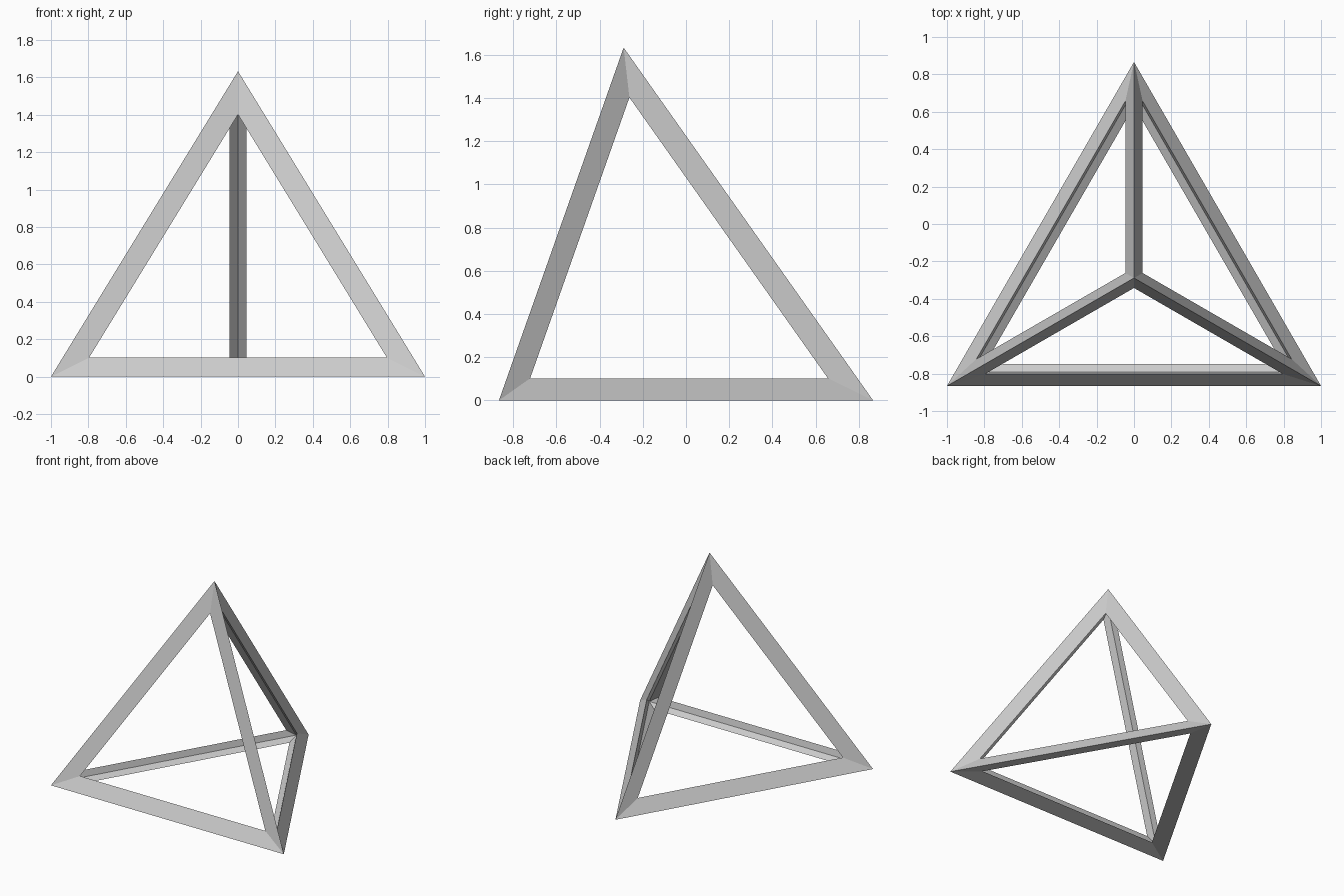
import bpy, bmesh
from math import sqrt
from mathutils import Vector

if "Cube" in bpy.data.objects:
    bpy.data.objects.remove(bpy.data.objects["Cube"])

EDGE = 2.0
DEPTH = 0.16      # corner-to-inner-corner distance, toward the centre
INSET = 0.16      # inset of each face opening, measured along the corner bisector

# Regular tetrahedron corners, centred on x and y by its bounding box
h = EDGE * sqrt(3) / 2
corners = [Vector((-EDGE / 2, -h / 2, 0)), Vector((EDGE / 2, -h / 2, 0)),
           Vector((0, h / 2, 0)), Vector((0, -h / 6, EDGE * sqrt(2 / 3)))]
centre = sum(corners, Vector()) / 4
sides = [(0, 1, 2), (0, 1, 3), (1, 2, 3), (2, 0, 3)]

bm = bmesh.new()
inward = [(centre - c).normalized() for c in corners]
outer = [bm.verts.new(c) for c in corners]
inner = [bm.verts.new(c + n * DEPTH) for c, n in zip(corners, inward)]

# Each triangular side gets a sunken opening joined to the outer and inner ridges
for side in sides:
    mid = sum((corners[i] for i in side), Vector()) / 3
    rim = {i: bm.verts.new(corners[i] + inward[i] * DEPTH / 2
                           + (mid - corners[i]).normalized() * INSET) for i in side}
    for k in range(3):
        i, j = side[k], side[(k + 1) % 3]
        bm.faces.new((outer[i], outer[j], rim[j], rim[i]))
        bm.faces.new((rim[i], rim[j], inner[j], inner[i]))

bmesh.ops.recalc_face_normals(bm, faces=bm.faces[:])
mesh = bpy.data.meshes.new("tetrahedron_frame")
bm.to_mesh(mesh)
bm.free()
frame = bpy.data.objects.new("tetrahedron_frame", mesh)
bpy.context.collection.objects.link(frame)
